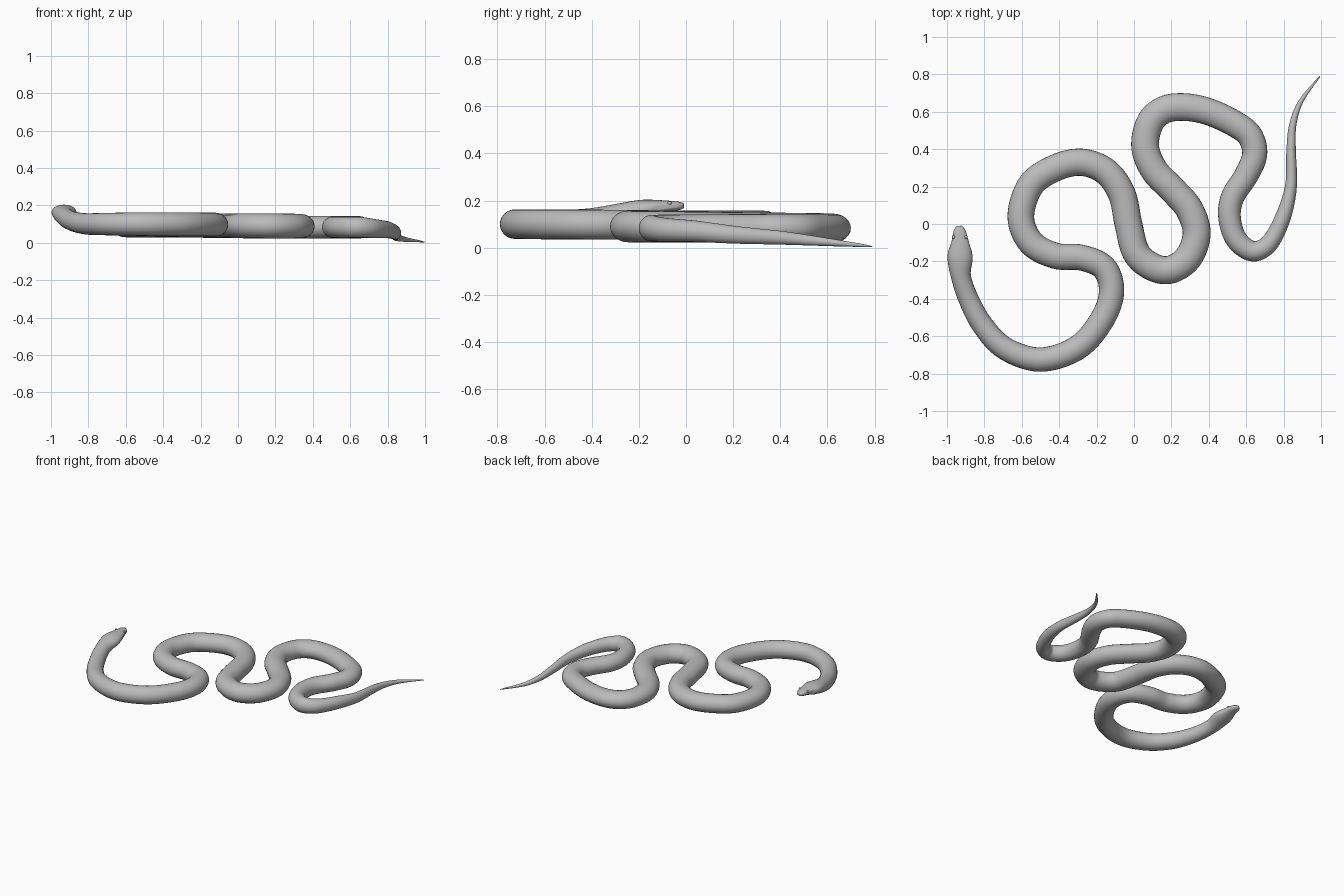
import bpy, bmesh, math
from mathutils import Vector

old = bpy.data.objects.get("Cube")
if old:
    bpy.data.objects.remove(old, do_unlink=True)

STEPS = 8    # rings per path span
SIDES = 24   # vertices per ring

# Centre line seen from above, snout to tail tip, in hundredths
path = [(-93.5, -1), (-93, -9), (-93, -18), (-92.5, -28), (-88.5, -40), (-81, -54),
        (-69, -66.5), (-50, -72.5), (-30, -66), (-17, -51), (-12, -36), (-16, -23.5),
        (-28, -18), (-42, -17), (-55, -10), (-60.5, 4), (-55, 21), (-42, 30),
        (-28, 33), (-15, 28), (-6.5, 16), (-3, 0), (1, -15), (9, -22.5),
        (19, -24.5), (29, -18), (33.5, -5), (29.5, 8), (21, 18), (11, 28.5),
        (6, 41), (8.5, 54), (16, 61), (27, 62.5), (40, 60), (54, 53.5),
        (62, 47), (64.5, 37), (60, 26), (53, 15), (51, 5), (53.5, -6),
        (59, -12.5), (65.5, -14.5), (73, -9.5), (80, 4.5), (84, 21), (84, 40),
        (85, 53.5), (89.5, 66), (99.5, 79)]

# Stations along the path: point index, height, half width, half thickness
stations = [(0, .178, .012, .010), (.2, .178, .029, .017), (.5, .177, .036, .020),
            (1, .174, .046, .027), (1.8, .165, .068, .040), (2.2, .160, .067, .043),
            (3, .140, .052, .048), (4, .115, .054, .052), (5, .100, .058, .057),
            (7, .100, .065, .063), (16, .093, .072, .064), (24, .09, .075, .067),
            (33, .083, .074, .061), (37, .083, .067, .060), (43, .083, .054, .056),
            (45, .070, .042, .045), (46, .054, .031, .037), (48, .030, .019, .021),
            (49, .018, .013, .013), (50, .004, .002, .002)]


def path_point(t):
    """Smooth curve through the path points."""
    last = len(path) - 1
    i = min(int(t), last - 1)
    f = t - i
    a, b, c, d = (Vector(path[max(0, min(last, i + k))]) / 100 for k in (-1, 0, 1, 2))
    return b + (c - a) * f / 2 + (a - b * 2.5 + c * 2 - d / 2) * f ** 2 \
        + ((b - c) * 1.5 + (d - a) / 2) * f ** 3


def station(t):
    """Height, half width and half thickness at a path position."""
    for s, e in zip(stations, stations[1:]):
        if t <= e[0]:
            return Vector(s[1:]).lerp(Vector(e[1:]), (t - s[0]) / (e[0] - s[0]))
    return Vector(stations[-1][1:])


def material(name, value):
    m = bpy.data.materials.new(name)
    m.use_nodes = True
    m.diffuse_color = (value, value, value, 1)
    m.node_tree.nodes["Principled BSDF"].inputs["Base Color"].default_value = m.diffuse_color
    return m


def finish(bm, name, mat, angle):
    bmesh.ops.recalc_face_normals(bm, faces=bm.faces)
    mesh = bpy.data.meshes.new(name)
    bm.to_mesh(mesh)
    bm.free()
    mesh.materials.append(mat)
    obj = bpy.data.objects.new(name, mesh)
    bpy.context.collection.objects.link(obj)
    bpy.ops.object.select_all(action='DESELECT')
    obj.select_set(True)
    bpy.context.view_layer.objects.active = obj
    bpy.ops.object.shade_smooth_by_angle(angle=math.radians(angle))
    return obj


grey = material("skin_grey", 0.5)

# Sampled centre line with softened section sizes
count = (len(path) - 1) * STEPS + 1
sizes = [station(i / STEPS) for i in range(count)]
for _ in range(4):
    sizes = [sizes[0]] + [(p + q * 2 + r) / 4 for p, q, r in
                          zip(sizes, sizes[1:], sizes[2:])] + [sizes[-1]]
centres = [Vector((*path_point(i / STEPS), sizes[i].x)) for i in range(count)]

# Body, head and tail as one swept tube
bm = bmesh.new()
rings = []
for i, centre in enumerate(centres):
    along = (centres[min(i + 1, count - 1)] - centres[max(i - 1, 0)]).normalized()
    side = along.cross(Vector((0, 0, 1))).normalized()
    up = side.cross(along)
    ring = []
    for k in range(SIDES):
        a = math.tau * k / SIDES
        # Shallow mouth crease along both sides of the head
        crease = 0.9 if k % (SIDES // 2) == 0 and i < STEPS * 1.4 else 1
        ring.append(bm.verts.new(centre + side * math.cos(a) * sizes[i].y * crease
                                 + up * math.sin(a) * sizes[i].z))
    rings.append(ring)
for r, s in zip(rings, rings[1:]):
    for k in range(SIDES):
        n = (k + 1) % SIDES
        bm.faces.new((r[k], r[n], s[n], s[k]))
bm.faces.new(rings[0])
bm.faces.new(rings[-1])
finish(bm, "snake_body", grey, 60)

# Small eyes on both sides of the head
for label, sign in (("left", 1), ("right", -1)):
    bm = bmesh.new()
    bmesh.ops.create_uvsphere(bm, u_segments=12, v_segments=8, radius=0.009)
    bmesh.ops.translate(bm, verts=bm.verts, vec=(-0.932 + sign * 0.033, -0.07, 0.188))
    finish(bm, label + "_eye", grey, 60)
